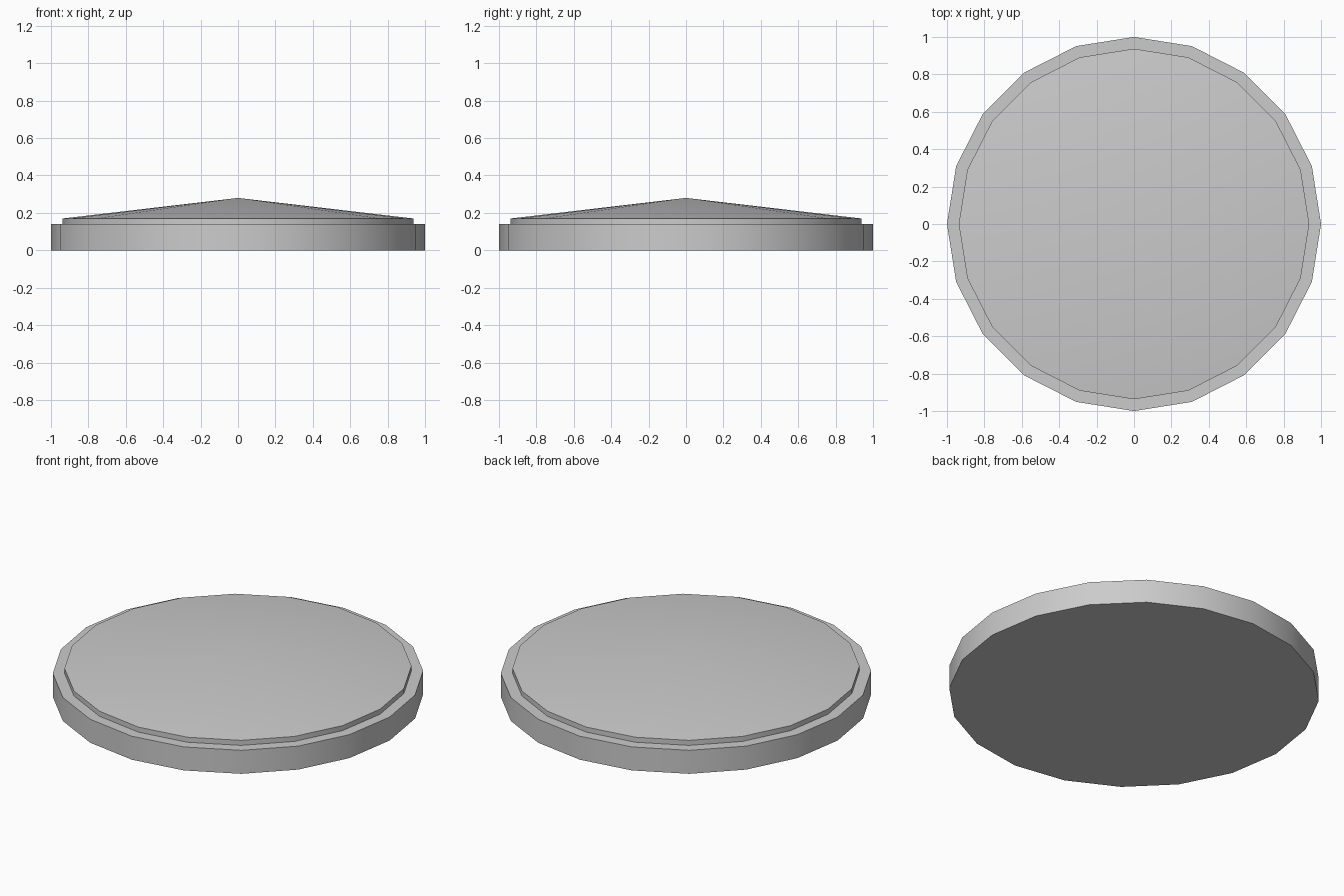
import bpy, bmesh
from math import cos, sin, tau, radians

if "Cube" in bpy.data.objects:
    bpy.data.objects.remove(bpy.data.objects["Cube"])

SIDES = 20
# Stepped disc profile (radius, height): rim wall, flat ledge, short upper wall
PROFILE = [(1.0, 0.0), (1.0, 0.14), (0.937, 0.14), (0.937, 0.17)]
APEX = 0.28

bm = bmesh.new()
rings = [[bm.verts.new((r * cos(tau * i / SIDES), r * sin(tau * i / SIDES), z))
          for i in range(SIDES)] for r, z in PROFILE]

# Flat underside
bm.faces.new(rings[0][::-1])

# Walls and ledge
for low, high in zip(rings, rings[1:]):
    for i in range(SIDES):
        j = (i + 1) % SIDES
        bm.faces.new((low[i], low[j], high[j], high[i]))

# Shallow conical top
tip = bm.verts.new((0, 0, APEX))
for i in range(SIDES):
    bm.faces.new((rings[-1][i], rings[-1][(i + 1) % SIDES], tip))

mesh = bpy.data.meshes.new("conical_lid")
bm.to_mesh(mesh)
bm.free()
lid = bpy.data.objects.new("conical_lid", mesh)
bpy.context.collection.objects.link(lid)

# Smooth sides with crisp rims
bpy.context.view_layer.objects.active = lid
lid.select_set(True)
bpy.ops.object.shade_smooth_by_angle(angle=radians(30))
